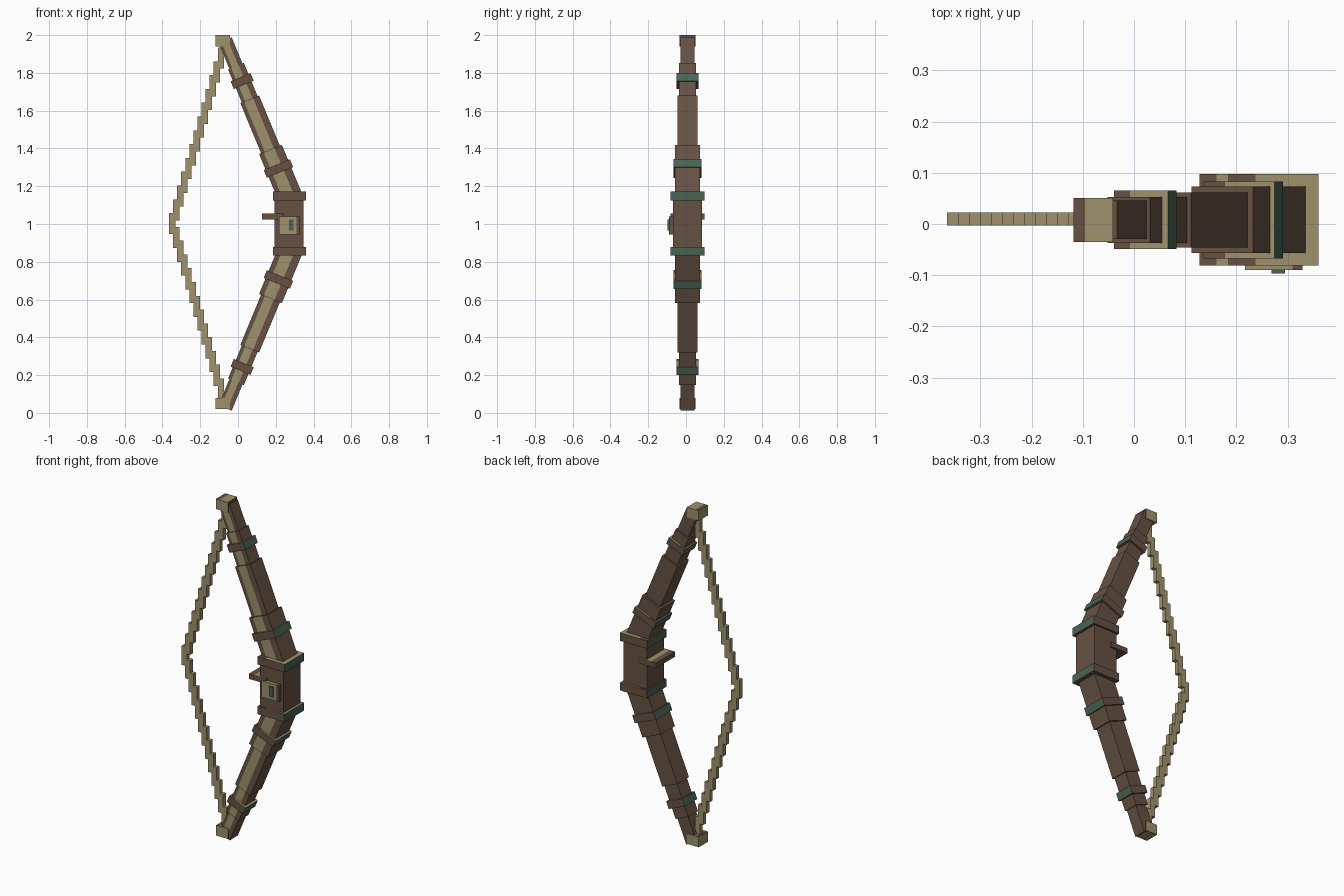
import bpy, bmesh
from math import radians, sin, cos
from mathutils import Matrix, Vector

cube = bpy.data.objects.get("Cube")
if cube:
    bpy.data.objects.remove(cube, do_unlink=True)

TILT = radians(22.5)
MID_Y = 0.008
BROWN, TAN, GREEN = 0, 1, 2


def material(name, rgb):
    mat = bpy.data.materials.new(name)
    mat.use_nodes = True
    mat.diffuse_color = (*rgb, 1)
    mat.node_tree.nodes["Principled BSDF"].inputs["Base Color"].default_value = (*rgb, 1)
    return mat


MATERIALS = [material("brown_wood", (0.135, 0.083, 0.056)),
             material("tan_wood", (0.35, 0.285, 0.155)),
             material("green_metal", (0.065, 0.127, 0.087))]


def add_object(name, bm):
    mesh = bpy.data.meshes.new(name)
    bm.to_mesh(mesh)
    bm.free()
    for mat in MATERIALS:
        mesh.materials.append(mat)
    obj = bpy.data.objects.new(name, mesh)
    bpy.context.collection.objects.link(obj)
    return obj


def box(name, centre, size, rule, cuts=(), angle=0):
    """Box cut across x at the given half-width fractions, coloured by rule(normal, x fraction)."""
    bm = bmesh.new()
    bmesh.ops.create_cube(bm, size=1, matrix=Matrix.Diagonal((*size, 1)))
    half = size[0] / 2
    for cut in cuts:
        bmesh.ops.bisect_plane(bm, geom=bm.verts[:] + bm.edges[:] + bm.faces[:],
                               plane_co=(cut * half, 0, 0), plane_no=(1, 0, 0))
    bm.normal_update()
    for face in bm.faces:
        face.material_index = rule(face.normal, face.calc_center_median().x / half)
    obj = add_object(name, bm)
    obj.location = centre
    obj.rotation_euler.y = angle
    return obj


# Colour rules
def limb_rule(n, x):
    return TAN if n.y < -0.5 and -0.6 < x < 0.35 else BROWN


def band_rule(n, x):
    if abs(n.x) > 0.5:
        return GREEN
    return TAN if n.z > 0.5 and x > -0.4 else BROWN


def tip_rule(n, x):
    return BROWN if n.x > 0.5 or (n.z > 0.5 and x < -0.4) else TAN


def shelf_rule(n, x):
    return TAN if n.z > 0.5 and x > -0.4 else BROWN


# Limbs: part, start and end along the limb, half width
SECTIONS = [("root", -0.04, 0.243, 0.065), ("middle", 0.243, 0.53, 0.0535),
            ("outer", 0.53, 0.72, 0.045), ("end", 0.72, 0.87, 0.0375)]
BANDS = [("inner_band", 0.112, 0.156, 0.075), ("outer_band", 0.613, 0.657, 0.057)]

for side, sign in (("upper", 1), ("lower", -1)):
    for parts, rule, cuts in ((SECTIONS, limb_rule, (-0.6, 0.35)), (BANDS, band_rule, (-0.4,))):
        for part, start, end, half in parts:
            s = (start + end) / 2
            centre = (0.265 - s * sin(TILT), MID_Y, 1 + sign * (0.17 + s * cos(TILT)))
            box(f"{side}_limb_{part}", centre, (2 * half, 2 * half, end - start),
                rule, cuts, -sign * TILT)
    # Grip collars and limb tips
    box(f"{side}_grip_collar", (0.273, MID_Y, 1.002 + sign * 0.146),
        (0.176, 0.179, 0.047), band_rule, (-0.4,))
    box(f"{side}_tip", (-0.08, MID_Y, 1.01 + sign * 0.96), (0.077, 0.086, 0.06),
        tip_rule, (-0.4,))

# Grip with shelf and front emblem
box("grip", (0.27, MID_Y, 1.002), (0.153, 0.156, 0.26), lambda n, x: BROWN)
box("arrow_shelf", (0.184, MID_Y, 1.04), (0.112, 0.179, 0.03), shelf_rule, (-0.4,))
box("emblem_plate", (0.273, -0.078, 0.993), (0.113, 0.024, 0.095),
    lambda n, x: BROWN if x > 0.65 else TAN, (0.65,))
box("emblem_stone", (0.282, -0.0925, 0.995), (0.026, 0.009, 0.06), lambda n, x: GREEN)

# Stepped bowstring
string = bmesh.new()
for i in range(-12, 13):
    place = Vector((-0.348 + 0.0215 * abs(i), 0.01, 1.002 + 0.073 * i))
    bmesh.ops.create_cube(string, size=1, matrix=Matrix.Translation(place)
                          @ Matrix.Diagonal((0.034, 0.025, 0.112, 1)))
for face in string.faces:
    face.material_index = TAN
add_object("bowstring", string)
